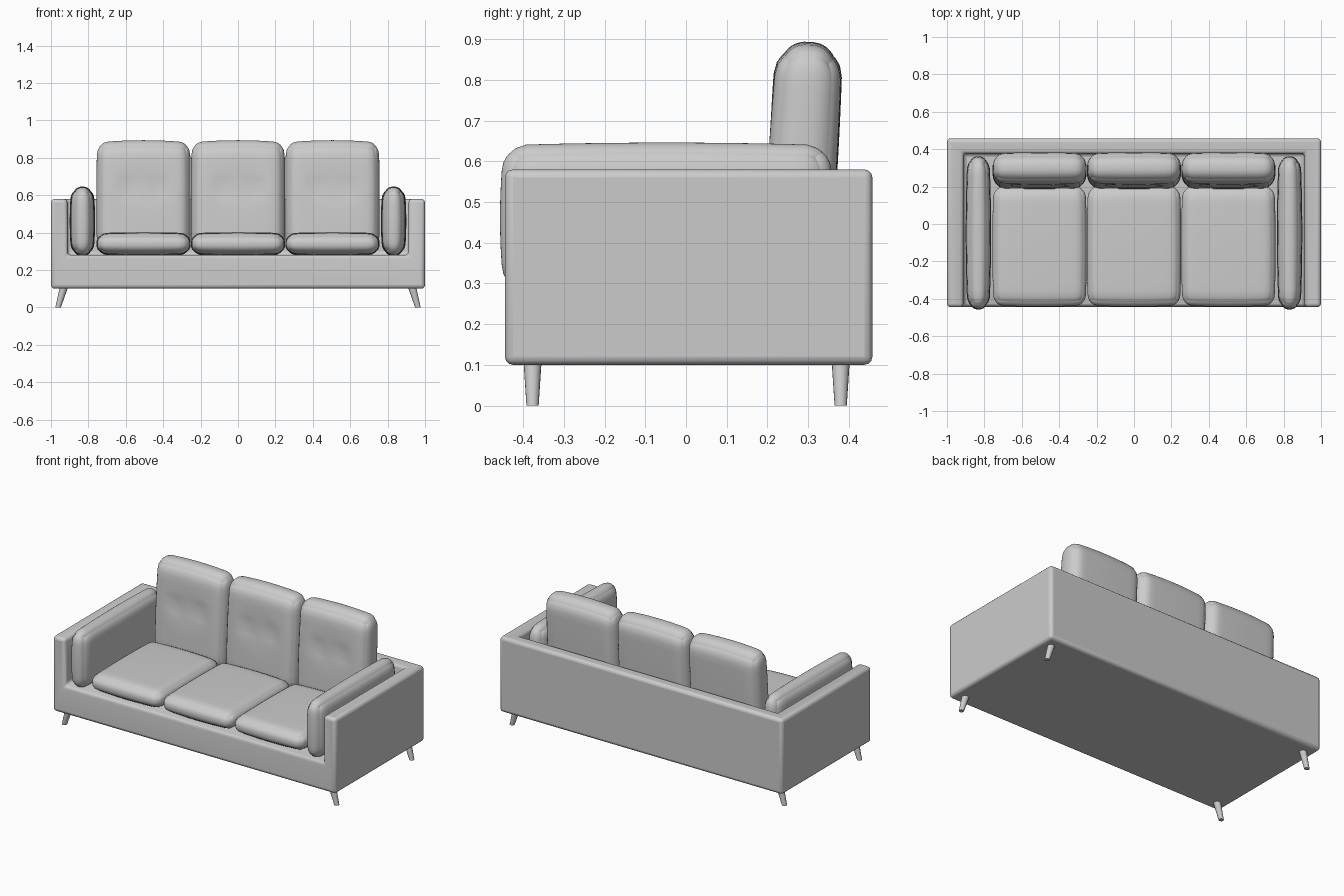
import bpy, bmesh, math
from mathutils import Vector, Matrix

if "Cube" in bpy.data.objects:
    bpy.data.objects.remove(bpy.data.objects["Cube"])


def finish(bm, name, angle=40):
    bmesh.ops.recalc_face_normals(bm, faces=bm.faces)
    me = bpy.data.meshes.new(name)
    bm.to_mesh(me)
    bm.free()
    ob = bpy.data.objects.new(name, me)
    bpy.context.collection.objects.link(ob)
    bpy.ops.object.select_all(action='DESELECT')
    ob.select_set(True)
    bpy.context.view_layer.objects.active = ob
    bpy.ops.object.shade_smooth_by_angle(angle=math.radians(angle))
    return ob


def box(name, lo, hi):
    lo, hi = Vector(lo), Vector(hi)
    bm = bmesh.new()
    bmesh.ops.create_cube(bm, size=1)
    for v in bm.verts:
        v.co = (lo + hi) / 2 + v.co * (hi - lo)
    return finish(bm, name)


def cushion(name, lo, hi, radius, bow, lean=0, tufts=()):
    """Rounded box with crowned sides; tufts are (x, z, width, depth) dents in the front."""
    lo, hi = Vector(lo), Vector(hi)
    half, mid = (hi - lo) / 2, (hi + lo) / 2
    bm = bmesh.new()
    bmesh.ops.create_cube(bm, size=2)
    bmesh.ops.subdivide_edges(bm, edges=bm.edges[:], cuts=17, use_grid_fill=True)
    for v in bm.verts:
        u = Vector([math.sin(c * math.pi / 2) for c in v.co])
        core, d = Vector(), Vector()
        for i in range(3):
            p, flat = u[i] * half[i], half[i] - radius[i]
            core[i] = max(-flat, min(flat, p))
            d[i] = (p - core[i]) / radius[i]
        if d.length > 0:
            d *= max(abs(c) for c in d) / d.length
        p = Vector([core[i] + d[i] * radius[i] for i in range(3)])
        for i in range(3):
            j, k = (i + 1) % 3, (i + 2) % 3
            p[i] *= 1 - bow[i] * (u[j] ** 2 + u[k] ** 2) / 2
        if p.y < 0:
            for tx, tz, w, depth in tufts:
                p.y += depth * math.exp(-((p.x - tx) ** 2 + (p.z - tz) ** 2) / w ** 2)
        v.co = p
    bmesh.ops.rotate(bm, verts=bm.verts, matrix=Matrix.Rotation(lean, 3, 'X'))
    bmesh.ops.translate(bm, verts=bm.verts, vec=mid)
    return finish(bm, name, 60)


# Frame: one block with the seating recess cut out, then softened edges
frame = box("frame", (-1, -0.445, 0.1), (1, 0.458, 0.58))
cutter = box("recess_cutter", (-0.912, -1, 0.28), (0.912, 0.378, 1))
cutter.hide_render = True
cutter.hide_set(True)
cut = frame.modifiers.new("recess", 'BOOLEAN')
cut.operation = 'DIFFERENCE'
cut.solver = 'EXACT'
cut.object = cutter
bev = frame.modifiers.new("soft_edges", 'BEVEL')
bev.width = 0.02
bev.segments = 3
bev.limit_method = 'ANGLE'

# Seat and back cushions
for i, side in enumerate(("left", "middle", "right")):
    x = (i - 1) * 0.505
    cushion("seat_cushion_" + side, (x - 0.252, -0.442, 0.278), (x + 0.252, 0.205, 0.402),
            (0.05, 0.06, 0.055), (0.04, 0.05, 0.16))
    cushion("back_cushion_" + side, (x - 0.252, 0.198, 0.27), (x + 0.252, 0.372, 0.894),
            (0.055, 0.075, 0.07), (0.03, 0.12, 0.08), -math.radians(3.5),
            [(-0.09, 0.05, 0.035, 0.016), (0.09, 0.05, 0.035, 0.016), (0, 0.05, 0.09, 0.008)])

# Arm cushions and splayed tapered legs
for s, side in ((-1, "left"), (1, "right")):
    cushion("arm_cushion_" + side, (s * 0.832 - 0.068, -0.457, 0.275), (s * 0.832 + 0.068, 0.362, 0.646),
            (0.06, 0.06, 0.06), (0.25, 0.05, 0.07))
    for y, end in ((-0.377, "front"), (0.38, "back")):
        bm = bmesh.new()
        bmesh.ops.create_cone(bm, cap_ends=True, segments=16, radius1=0.015, radius2=0.023, depth=0.12)
        for v in bm.verts:
            t = v.co.z / 0.12 + 0.5
            v.co += Vector((s * (0.962 - 0.035 * t), y, 0.06))
        finish(bm, f"{end}_leg_{side}")
